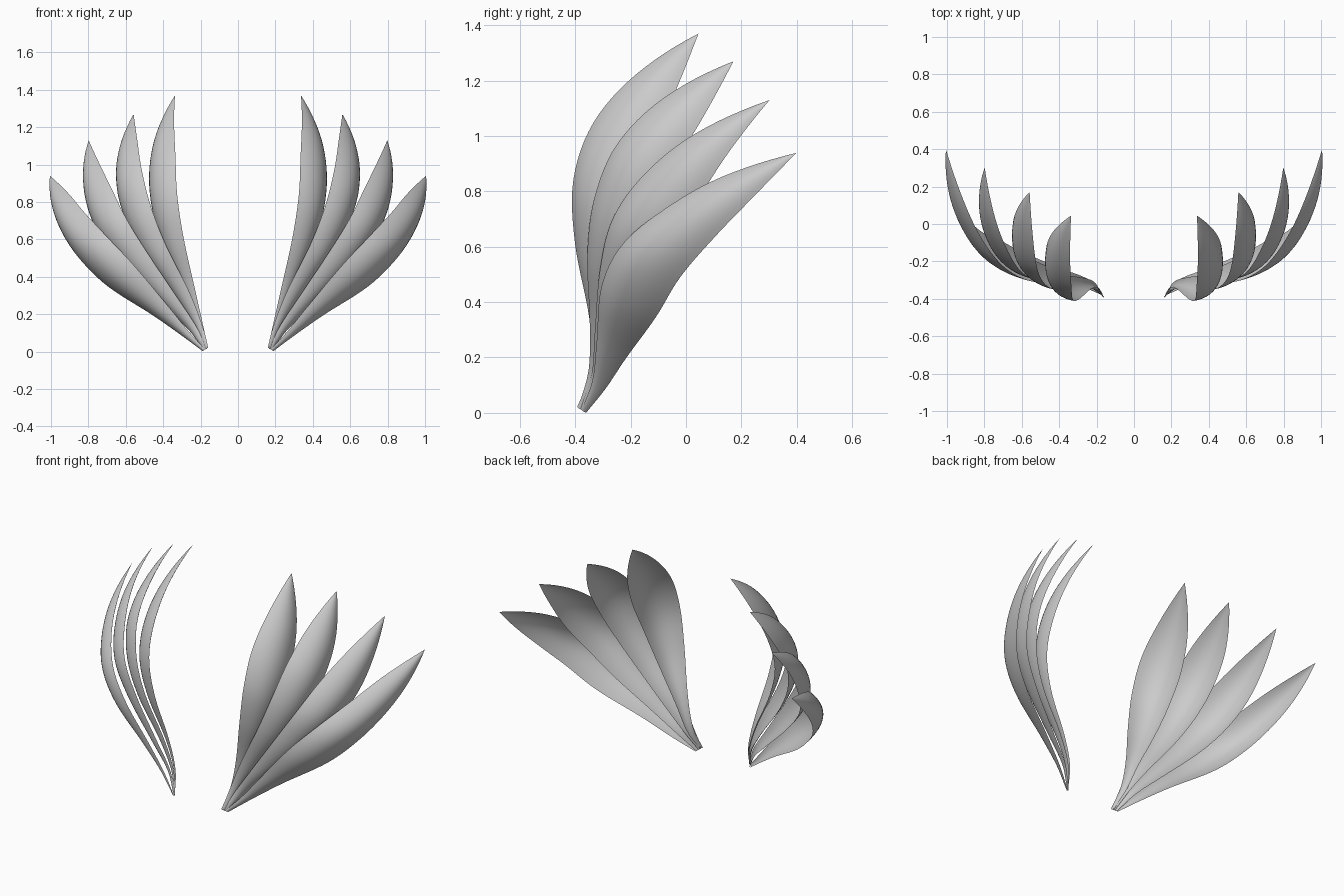
import bpy, bmesh, math
from mathutils import Vector

if "Cube" in bpy.data.objects:
    bpy.data.objects.remove(bpy.data.objects["Cube"])

# Petal frame: U = bend depth, V = along the petal, W = across the petal
a, e = math.radians(35), math.radians(25.5)
U = Vector((-math.cos(a), math.sin(a), 0))
V = Vector((math.sin(a) * math.sin(e), math.cos(a) * math.sin(e), math.cos(e)))
W = Vector((math.sin(a) * math.cos(e), math.cos(a) * math.cos(e), -math.sin(e)))

STATIONS = [0, .1, .22, .4, .55, .7, .85, 1]
V_BASE = -0.08

# name: (tip height along V, bend profile, inner edge, outer edge)
PETALS = {
    "petal_inner": (1.335,
        [-.36, -.36, -.405, -.51, -.555, -.525, -.425, -.25],
        [-.217, -.22, -.28, -.41, -.495, -.525, -.483, -.382],
        [-.20, -.18, -.20, -.23, -.25, -.262, -.30, -.382]),
    "petal_second": (1.344,
        [-.36, -.375, -.44, -.565, -.625, -.62, -.53, -.359],
        [-.213, -.225, -.26, -.31, -.338, -.335, -.27, -.131],
        [-.19, -.165, -.145, -.12, -.10, -.085, -.085, -.131]),
    "petal_third": (1.323,
        [-.362, -.395, -.485, -.62, -.695, -.69, -.622, -.481],
        [-.203, -.195, -.20, -.205, -.19, -.13, -.02, .15],
        [-.175, -.13, -.075, .01, .065, .115, .137, .15]),
    "petal_outer": (1.236,
        [-.365, -.43, -.53, -.69, -.765, -.765, -.71, -.595],
        [-.193, -.16, -.15, -.135, -.07, .05, .2, .411],
        [-.17, -.095, -.01, .13, .21, .29, .36, .411]),
}


def smooth(values, t):
    """Cubic interpolation through the station values."""
    n = len(STATIONS)
    i = max(k for k in range(n - 1) if STATIONS[k] <= t)

    def slope(k):
        lo, hi = max(k - 1, 0), min(k + 1, n - 1)
        s = (values[hi] - values[lo]) / (STATIONS[hi] - STATIONS[lo])
        # the last span bends like an arc, so the tips stay leaf shaped
        return 2 * s - slope(k - 1) if k == n - 1 else s
    h = STATIONS[i + 1] - STATIONS[i]
    x = (t - STATIONS[i]) / h
    return ((2 * x**3 - 3 * x**2 + 1) * values[i] + (x**3 - 2 * x**2 + x) * h * slope(i)
            + (3 * x**2 - 2 * x**3) * values[i + 1] + (x**3 - x**2) * h * slope(i + 1))


def petal(name, tip, bend, inner, outer, rows=40, cols=12):
    bm = bmesh.new()
    grid = []
    for r in range(rows + 1):
        t = r / rows
        u, s0, s1 = (smooth(c, t) for c in (bend, inner, outer))
        cup = 0.45 * abs(s1 - s0) / 2
        line = []
        for c in range(cols + 1):
            k = 2 * c / cols - 1
            s = (s0 + s1) / 2 + k * (s1 - s0) / 2
            v = V_BASE + (tip - V_BASE) * t
            line.append(bm.verts.new(U * (u + cup * k * k) + V * v + W * s))
        grid.append(line)
    for r in range(rows):
        for c in range(cols):
            bm.faces.new((grid[r][c], grid[r][c + 1], grid[r + 1][c + 1], grid[r + 1][c]))
    bmesh.ops.remove_doubles(bm, verts=bm.verts, dist=0.0002)
    bmesh.ops.recalc_face_normals(bm, faces=bm.faces)
    for f in bm.faces:
        f.smooth = True
    mesh = bpy.data.meshes.new(name)
    bm.to_mesh(mesh)
    bm.free()
    ob = bpy.data.objects.new(name, mesh)
    bpy.context.collection.objects.link(ob)
    # mirrored fan on the other side
    m = ob.modifiers.new("mirror", 'MIRROR')
    m.use_axis = (True, False, False)
    m.use_mirror_merge = False


for name, data in PETALS.items():
    petal(name, *data)
